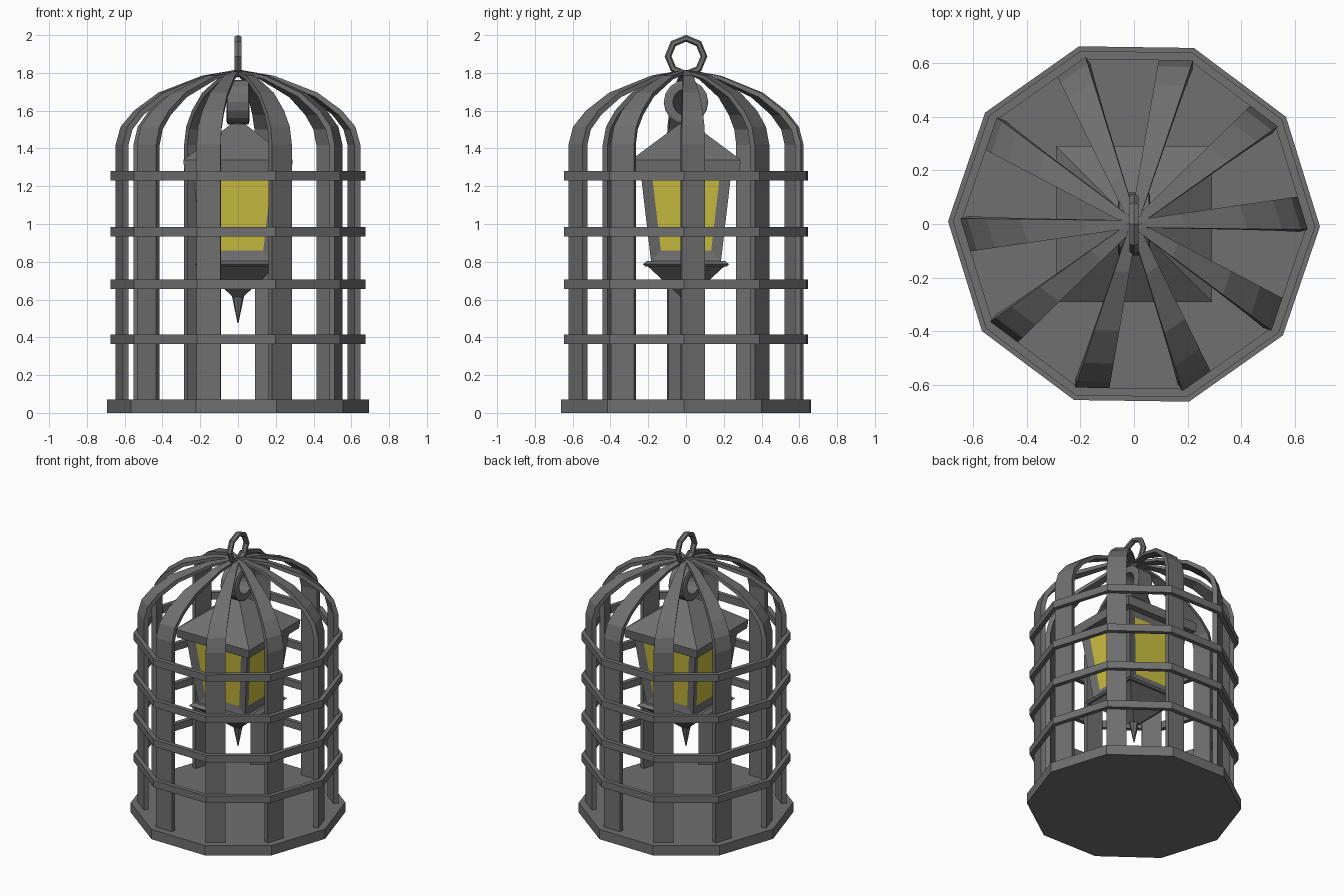
import bpy, bmesh, math
from mathutils import Vector, Matrix

if "Cube" in bpy.data.objects:
    bpy.data.objects.remove(bpy.data.objects["Cube"])


def material(name, rgb):
    m = bpy.data.materials.new(name)
    m.diffuse_color = (*rgb, 1)
    m.use_nodes = True
    m.node_tree.nodes["Principled BSDF"].inputs["Base Color"].default_value = m.diffuse_color
    return m


IRON = material("iron_grey", (0.16, 0.16, 0.16))
GLASS = material("glass_yellow", (0.62, 0.53, 0.055))


def finish(name, bm, mats=(IRON,)):
    bmesh.ops.recalc_face_normals(bm, faces=bm.faces[:])
    me = bpy.data.meshes.new(name)
    bm.to_mesh(me)
    bm.free()
    for m in mats:
        me.materials.append(m)
    ob = bpy.data.objects.new(name, me)
    bpy.context.collection.objects.link(ob)
    return ob


def bridge(bm, a, b):
    n = len(a)
    return [bm.faces.new((a[i], a[(i + 1) % n], b[(i + 1) % n], b[i])) for i in range(n)]


def loft(profile, sides, rot=0.0, closed=False, matrix=None):
    """Turn (radius, z) points into a many-sided solid, or a ring if closed."""
    bm = bmesh.new()
    rows = []
    for r, z in profile:
        angles = [rot + math.tau * i / sides for i in range(sides)]
        rows.append([bm.verts.new((r * math.cos(a), r * math.sin(a), z)) for a in angles])
    for a, b in zip(rows, rows[1:]):
        bridge(bm, a, b)
    if closed:
        bridge(bm, rows[-1], rows[0])
    else:
        bm.faces.new(rows[0])
        bm.faces.new(rows[-1])
    if matrix:
        bm.transform(matrix)
    return bm


def square(profile):
    """Square solid from (half width, z) points."""
    return loft([(h * math.sqrt(2), z) for h, z in profile], 4, math.pi / 4)


# Ten-sided base and four hoops
TILT = math.radians(-0.8)
finish("cage_base", loft([(0.693, 0), (0.693, 0.07)], 10, TILT))
for i, z in enumerate((0.39, 0.68, 0.96, 1.255)):
    lo, hi = z - 0.025, z + 0.025
    finish(f"cage_hoop_{i + 1}",
           loft([(0.675, lo), (0.675, hi), (0.643, hi), (0.643, lo)], 10, TILT, True))

# Bars: straight sides curving into the dome, narrowing to the crown
PATH = [(1, 0.06), (1, 1.42), (0.96, 1.515), (0.85, 1.6), (0.65, 1.695),
        (0.29, 1.785), (0.02, 1.815)]
R = 0.63


def cage_bar(name, face_angle):
    bm = bmesh.new()
    radial_angle = face_angle - math.radians(13.5)
    radial = Vector((math.cos(radial_angle), math.sin(radial_angle), 0))
    out = Vector((math.cos(face_angle), math.sin(face_angle), 0))
    side = Vector((-out.y, out.x, 0))
    rows = []
    for i, (s, z) in enumerate(PATH):
        a, b = PATH[max(i - 1, 0)], PATH[min(i + 1, len(PATH) - 1)]
        d = Vector(((b[0] - a[0]) * R, b[1] - a[1])).normalized()
        inward = (out * -d.y + Vector((0, 0, d.x))) * (0.015 + 0.017 * s)
        c = radial * (R * s) + Vector((0, 0, z))
        w = side * (0.014 + 0.05 * s)
        rows.append([bm.verts.new(p) for p in (c - w, c + w, c + w + inward, c - w + inward)])
    for a, b in zip(rows, rows[1:]):
        bridge(bm, a, b)
    bm.faces.new(rows[0])
    bm.faces.new(rows[-1])
    finish(name, bm)


for i in range(10):
    cage_bar(f"cage_bar_{i + 1}", math.radians(18 + 36 * i) + TILT)

# Carrying ring on the crown: thin octagonal loop facing sideways
sideways = Matrix.Rotation(math.pi / 2, 4, 'Y')
loop = [(0.095 + 0.018 * math.cos(math.tau * k / 6), 0.02 * math.sin(math.tau * k / 6))
        for k in range(6)]
finish("carrying_ring",
       loft(loop, 8, 0, True, Matrix.Translation((0, 0, 1.888)) @ sideways))

# Wide hanger ring from which the lantern hangs
tube = [(0.118, -0.055), (0.118, 0.055), (0.105, 0.06), (0.07, 0.06),
        (0.07, -0.06), (0.105, -0.06)]
finish("hanger_ring",
       loft(tube, 16, 0, True, Matrix.Translation((0, 0, 1.645)) @ sideways))

# Lantern roof with eave
finish("lantern_neck", loft([(0.035, 1.5), (0.035, 1.56)], 8))
finish("lantern_roof", square([(0.283, 1.28), (0.29, 1.34), (0.035, 1.53)]))

# Lantern body with recessed glass on its four sides
body = square([(0.185, 0.80), (0.243, 1.30)])
body.normal_update()
bmesh.ops.recalc_face_normals(body, faces=body.faces[:])
panes = [f for f in body.faces if abs(f.normal.z) < 0.5]
bmesh.ops.inset_individual(body, faces=panes, thickness=0.058, depth=-0.015,
                           use_even_offset=True)
for f in panes:
    f.material_index = 1
finish("lantern_body", body, (IRON, GLASS))

# Lantern underside: rim, inverted pyramid and spike
finish("lantern_rim", square([(0.215, 0.775), (0.228, 0.787), (0.205, 0.805)]))
finish("lantern_underside", square([(0.025, 0.612), (0.205, 0.778)]))
finish("lantern_spike", loft([(0.003, 0.475), (0.036, 0.64)], 8))
